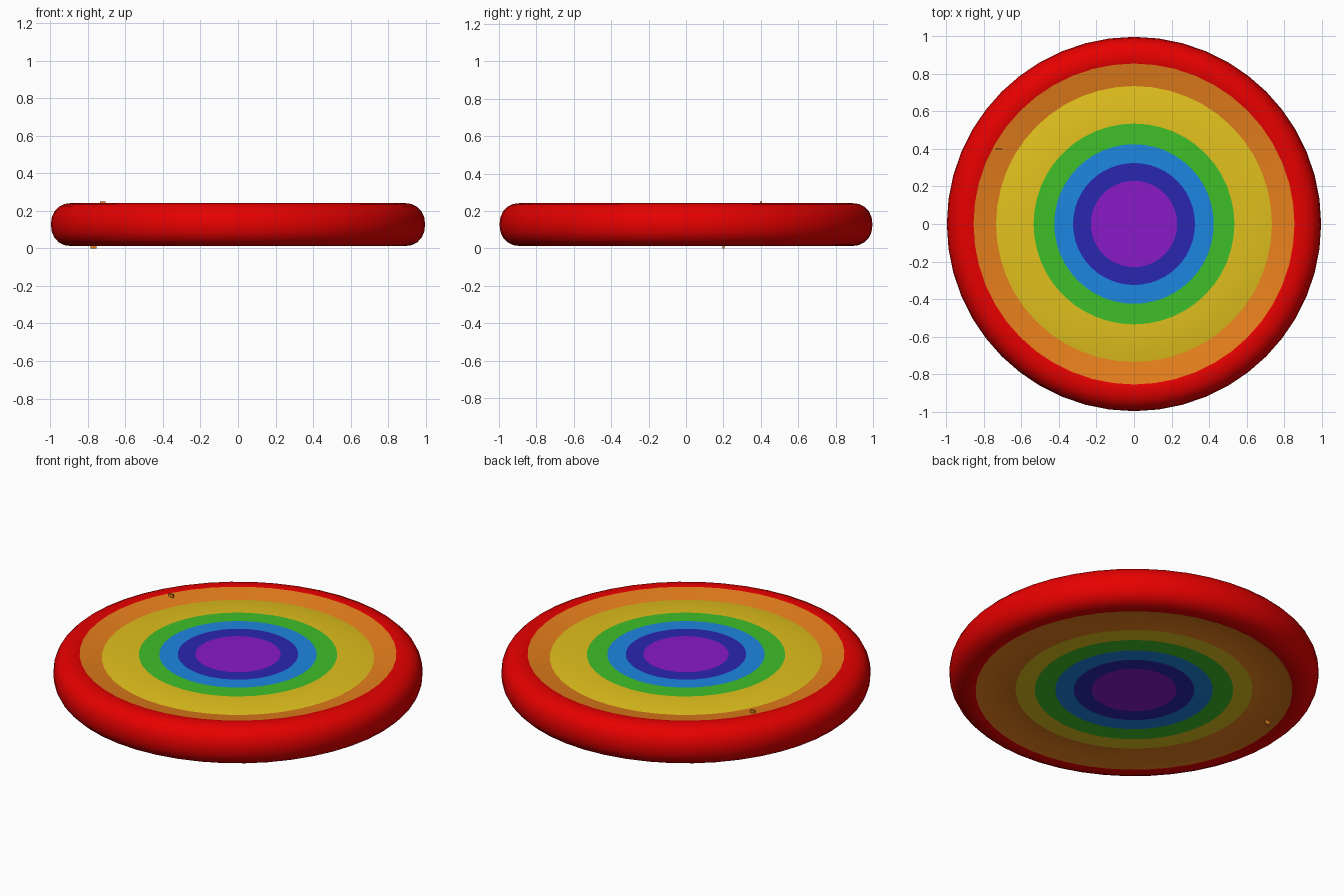
import bpy, bmesh, math

if "Cube" in bpy.data.objects:
    bpy.data.objects.remove(bpy.data.objects["Cube"])

SEG = 48
MID = 0.127          # middle height of the cushion


def material(name, rgb):
    m = bpy.data.materials.new(name)
    m.diffuse_color = (*rgb, 1)
    m.use_nodes = True
    m.node_tree.nodes["Principled BSDF"].inputs["Base Color"].default_value = m.diffuse_color
    return m


RED = material("red", (0.82, 0.0, 0.0))
ORANGE = material("orange", (0.82, 0.22, 0.012))
YELLOW = material("yellow", (0.76, 0.53, 0.012))
GREEN = material("green", (0.05, 0.52, 0.022))
BLUE = material("blue", (0.012, 0.24, 0.75))
NAVY = material("navy", (0.023, 0.019, 0.44))
PURPLE = material("purple", (0.25, 0.01, 0.58))


def lathe(name, profile, mat, closed=False):
    """Spin (radius, height) points around z; radius 0 becomes one vertex."""
    bm = bmesh.new()
    rings = []
    for r, z in profile:
        if r == 0:
            rings.append([bm.verts.new((0, 0, z))] * SEG)
        else:
            rings.append([bm.verts.new((r * math.cos(2 * math.pi * i / SEG),
                                        r * math.sin(2 * math.pi * i / SEG), z))
                          for i in range(SEG)])
    pairs = list(zip(rings, rings[1:]))
    if closed:
        pairs.append((rings[-1], rings[0]))
    for a, b in pairs:
        for i in range(SEG):
            j = (i + 1) % SEG
            quad = list(dict.fromkeys((a[i], a[j], b[j], b[i])))
            bm.faces.new(quad)
    bm.normal_update()
    mesh = bpy.data.meshes.new(name)
    bm.to_mesh(mesh)
    bm.free()
    mesh.materials.append(mat)
    ob = bpy.data.objects.new(name, mesh)
    bpy.context.collection.objects.link(ob)
    bpy.ops.object.select_all(action='DESELECT')
    ob.select_set(True)
    bpy.context.view_layer.objects.active = ob
    bpy.ops.object.shade_smooth_by_angle(angle=math.radians(40))
    return ob


# Puffy outer rim: rounded tube
tube = []
for k in range(20):
    a = 2 * math.pi * k / 20
    c, s = math.cos(a), math.sin(a)
    tube.append((0.885 + 0.112 * math.copysign(abs(c) ** 0.9, c),
                 MID + 0.115 * math.copysign(abs(s) ** 0.9, s)))
lathe("outer_rim", tube, RED, closed=True)

# Rainbow bands: (radius, half thickness) from outside to inside, groove at 0.735
# The orange is wider and the yellow narrower on the underside
EDGE, GROOVE, SHOULDER, INNER = (0.855, 0.112), (0.735, 0.09), (0.64, 0.105), (0.535, 0.107)
lathe("upper_orange_band", [(r, MID + h) for r, h in (EDGE, GROOVE)], ORANGE)
lathe("upper_yellow_band", [(r, MID + h) for r, h in (GROOVE, SHOULDER, INNER)], YELLOW)
lathe("lower_orange_band", [(r, MID - h) for r, h in (SHOULDER, GROOVE, EDGE)], ORANGE)
lathe("lower_yellow_band", [(r, MID - h) for r, h in (INNER, SHOULDER)], YELLOW)
bands = [
    ("green_band", GREEN, [INNER, (0.425, 0.108)]),
    ("blue_band", BLUE, [(0.425, 0.108), (0.325, 0.109)]),
    ("navy_band", NAVY, [(0.325, 0.109), (0.23, 0.109)]),
    ("purple_centre", PURPLE, [(0.23, 0.109), (0, 0.11)]),
]
for name, mat, pts in bands:
    lathe("upper_" + name, [(r, MID + h) for r, h in pts], mat)
    lathe("lower_" + name, [(r, MID - h) for r, h in reversed(pts)], mat)

# Small seam tabs at the top and the bottom
for name, x, y, z in (("top_tab", -0.72, 0.4, 0.238), ("bottom_tab", -0.77, 0.2, 0.012)):
    bpy.ops.mesh.primitive_cube_add(size=1, location=(x, y, z))
    tab = bpy.context.object
    tab.name = name
    tab.scale = (0.03, 0.01, 0.024)
    tab.data.materials.append(ORANGE)
